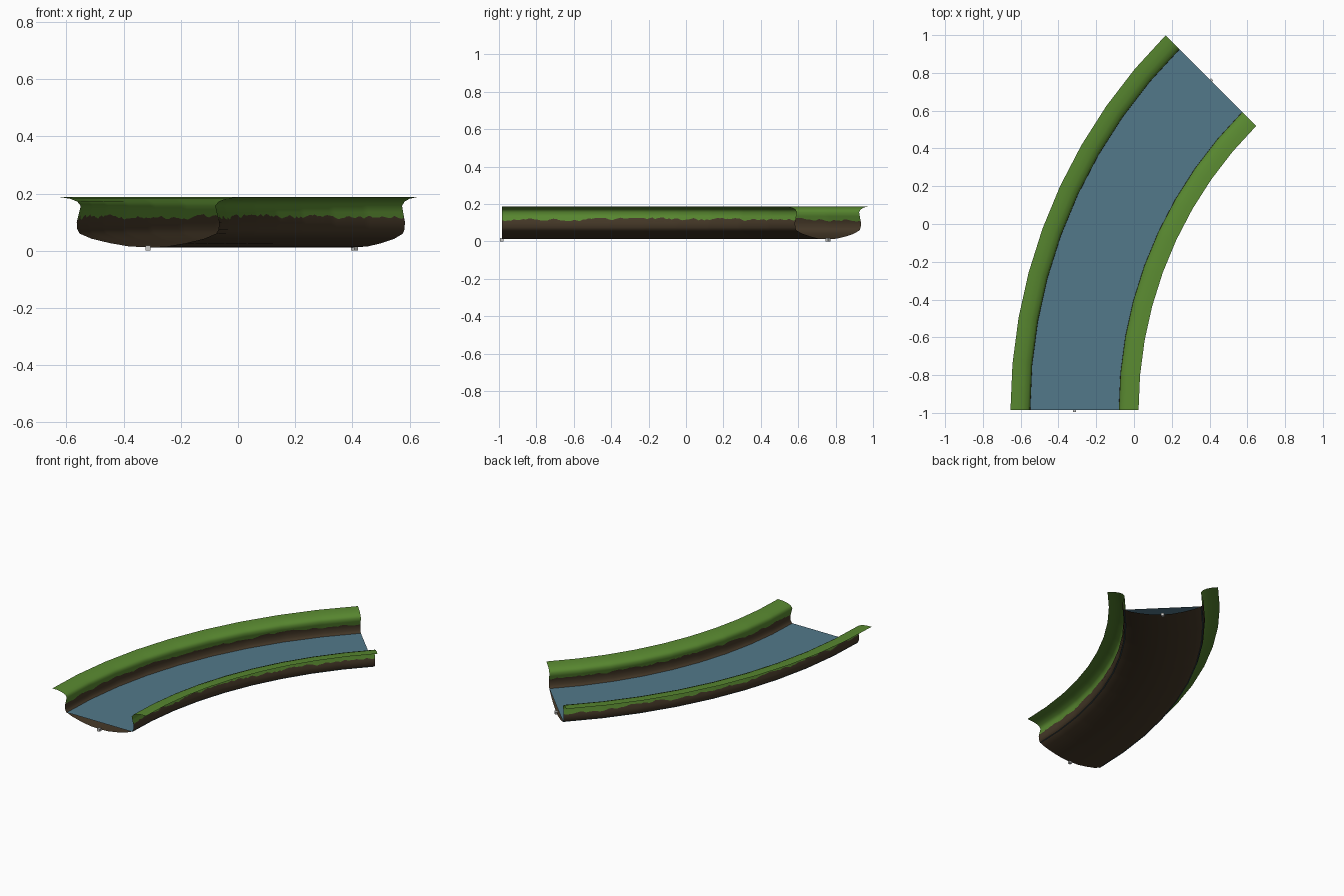
import bpy, bmesh, math, random

if "Cube" in bpy.data.objects:
    bpy.data.objects.remove(bpy.data.objects["Cube"])

random.seed(4)
CX, CY, R = 2.152, -0.985, 2.467      # centre and mid radius of the 45 degree bend
SEGS, SUB = 9, 12                     # straight chords, and steps along each chord


def material(name, rgb):
    m = bpy.data.materials.new(name)
    m.diffuse_color = (*rgb, 1)
    m.use_nodes = True
    m.node_tree.nodes["Principled BSDF"].inputs["Base Color"].default_value = m.diffuse_color
    return m


GRASS = material("grass green", (0.10, 0.25, 0.03))
DIRT = material("dirt brown", (0.060, 0.040, 0.021))
WATER = material("water blue", (0.085, 0.19, 0.255))
GREY = material("light grey", (0.6, 0.6, 0.58))


def on_arc(a, u):
    """Point at bend angle a, offset u to the right of the centre line."""
    r = R - u
    return CX - r * math.cos(a), CY + r * math.sin(a)


def on_chord(i, u, sub):
    """Point i along the bend, kept on straight chords."""
    s = min(i // sub, SEGS - 1)
    f = i / sub - s
    step = math.pi / 4 / SEGS
    p, q = on_arc(s * step, u), on_arc((s + 1) * step, u)
    return p[0] + (q[0] - p[0]) * f, p[1] + (q[1] - p[1]) * f


def sweep(name, section, sub, mats, mat_rule):
    """Sweep a section (function of step -> list of (u, z)) along the bend."""
    bm = bmesh.new()
    rows = []
    for i in range(SEGS * sub + 1):
        rows.append([bm.verts.new((*on_chord(i, u, sub), z)) for u, z in section(i)])
    for a, b in zip(rows, rows[1:]):
        for k in range(len(a) - 1):
            f = bm.faces.new((a[k], a[k + 1], b[k + 1], b[k]))
            f.material_index = mat_rule(k)
            f.smooth = True
    me = bpy.data.meshes.new(name)
    bm.to_mesh(me)
    bm.free()
    for m in mats:
        me.materials.append(m)
    ob = bpy.data.objects.new(name, me)
    bpy.context.collection.objects.link(ob)
    return ob


# Half section of the channel: lip, neck, (ragged grass edge), wall, bed
TOP = [(0.339, 0.188), (0.305, 0.187), (0.273, 0.182), (0.247, 0.172), (0.235, 0.157), (0.240, 0.135)]
LOW = [(0.249, 0.100), (0.247, 0.075), (0.239, 0.060), (0.197, 0.042), (0.130, 0.026), (0.065, 0.015)]
N = SEGS * SUB + 1


def ragged():
    z, out = 0.118, []
    for _ in range(N):
        z += random.uniform(-0.006, 0.006) + (0.118 - z) * 0.3
        out.append(min(max(z, 0.108), 0.128))
    return out


edge_l, edge_r = ragged(), ragged()


def channel_section(i):
    def half(z):
        return TOP + [(0.240 + (0.135 - z) * 0.257, z)] + LOW
    left = [(-u, z) for u, z in half(edge_l[i])]
    return left + [(0, 0.012)] + half(edge_r[i])[::-1]


# Grassy banks above the ragged line, dirt below it
t = len(TOP)
last = 2 * (t + 1 + len(LOW)) - t
sweep("river_channel", channel_section, SUB, [GRASS, DIRT],
      lambda k: 0 if k < t or k >= last else 1)

# Water surface
sweep("water", lambda i: [(-0.24, 0.058), (0.24, 0.058)], 1, [WATER], lambda k: 0)

# Small joining pegs at both ends
for name, a in (("start_peg", 0), ("end_peg", math.pi / 4)):
    x, y = on_arc(a, 0)
    bpy.ops.mesh.primitive_cube_add(size=0.018, location=(x, y, 0.009), rotation=(0, 0, -a))
    ob = bpy.context.object
    ob.name = name
    ob.data.materials.append(GREY)
